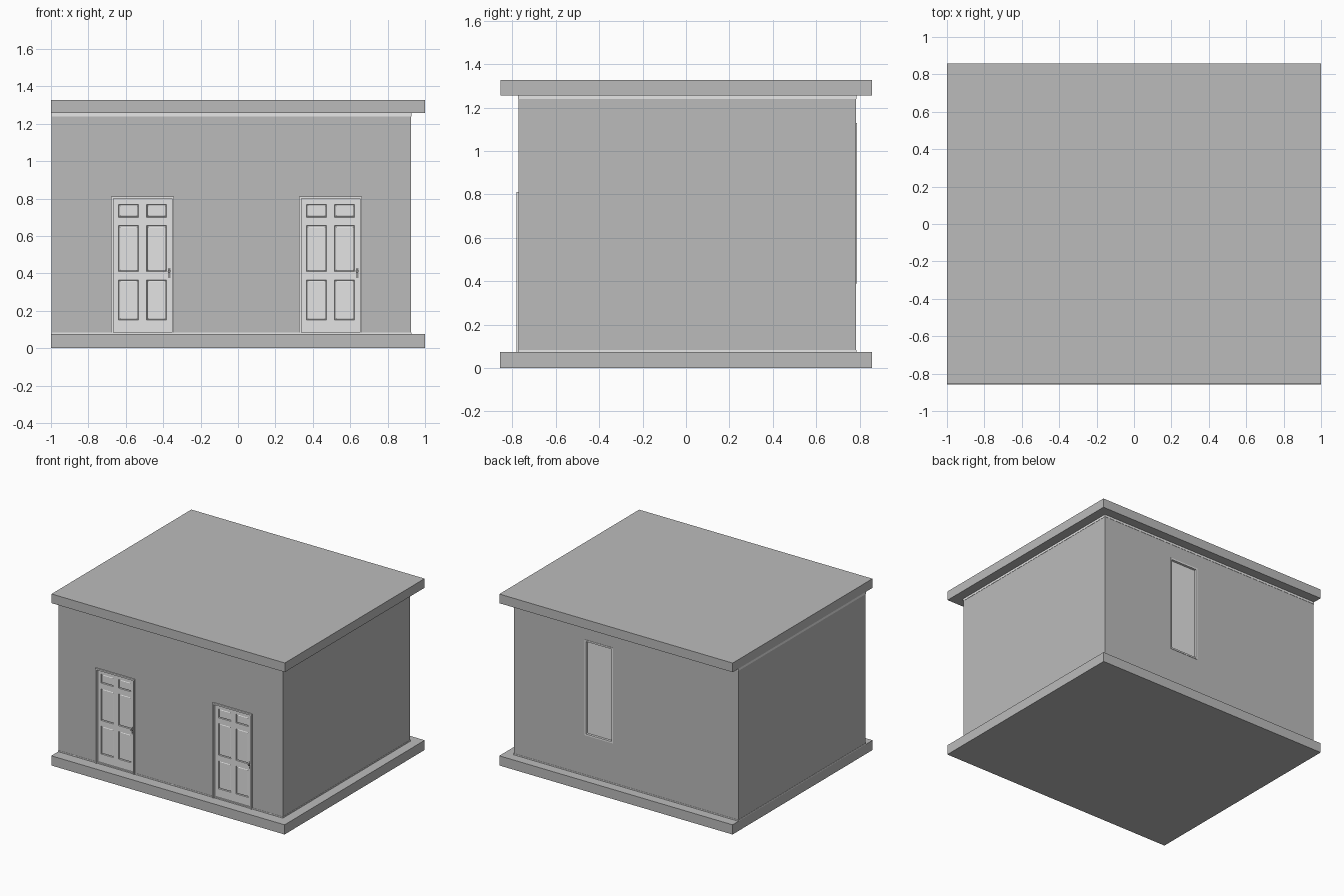
import bpy, bmesh
from mathutils import Matrix, Vector

cube = bpy.data.objects.get("Cube")
if cube:
    bpy.data.objects.remove(cube, do_unlink=True)


def material(name, v):
    m = bpy.data.materials.new(name)
    m.use_nodes = True
    col = (v, v, v, 1)
    m.diffuse_color = col
    m.node_tree.nodes["Principled BSDF"].inputs["Base Color"].default_value = col
    return m


CONCRETE = material("grey concrete", 0.5)
PAINT = material("pale door paint", 0.77)
TRIM = material("light trim", 0.87)
METAL = material("dark handle metal", 0.28)


def finish(name, bm, mat):
    mesh = bpy.data.meshes.new(name)
    bm.to_mesh(mesh)
    bm.free()
    mesh.materials.append(mat)
    ob = bpy.data.objects.new(name, mesh)
    bpy.context.collection.objects.link(ob)
    return ob


def add_box(bm, lo, hi):
    lo, hi = Vector(lo), Vector(hi)
    mat = Matrix.Translation((lo + hi) / 2) @ Matrix.Diagonal((*(hi - lo), 1))
    bmesh.ops.create_cube(bm, size=1, matrix=mat)


def boxes(name, mat, *spans):
    bm = bmesh.new()
    for lo, hi in spans:
        add_box(bm, lo, hi)
    return finish(name, bm, mat)


def cut(target, name, lo, hi):
    cutter = boxes(name, PAINT, (lo, hi))
    cutter.hide_render = True
    cutter.hide_viewport = True
    cutter.display_type = 'WIRE'
    mod = target.modifiers.new(name, 'BOOLEAN')
    mod.operation = 'DIFFERENCE'
    mod.solver = 'EXACT'
    mod.object = cutter


# Main masses
X0, X1, Y0, Y1 = -0.998, 0.925, -0.772, 0.784
BASE, EAVE = 0.075, 1.257
boxes("base_slab", CONCRETE, ((-1, -0.858, 0), (1, 0.858, BASE)))
boxes("roof_slab", CONCRETE, ((-1, -0.855, EAVE), (1, 0.857, 1.328)))
walls = boxes("walls", CONCRETE, ((X0, Y0, BASE), (X1, Y1, EAVE)))

# Thin light bands where the walls meet the slabs
P = 0.002
for name, z0, z1 in (("lower_band", BASE, 0.084), ("upper_band", 1.24, EAVE)):
    boxes(name, TRIM, ((X0 - P, Y0 - P, z0), (X1 + P, Y1 + P, z1)))

# Doors
HALF, TOP, RIM = 0.168, 0.812, 0.012
LEAF_Y = Y0 + 0.008


def door(label, cx):
    inner, head = HALF - RIM, TOP - RIM
    cut(walls, label + "_opening", (cx - inner - 0.004, -0.9, BASE - 0.01),
        (cx + inner + 0.004, Y0 + 0.03, head + 0.004))
    front, back = Y0 - 0.01, Y0 + 0.02
    boxes(label + "_frame", TRIM,
          ((cx - HALF, front, BASE), (cx - inner, back, TOP)),
          ((cx + inner, front, BASE), (cx + HALF, back, TOP)),
          ((cx - inner, front, head), (cx + inner, back, TOP)))

    # Six-panel leaf: a grid whose odd cells are sunk
    xs = [-inner, -0.128, -0.022, 0.022, 0.128, inner]
    zs = [BASE, 0.15, 0.365, 0.41, 0.655, 0.7, 0.768, head]
    bm = bmesh.new()
    grid = [[bm.verts.new((cx + x, LEAF_Y, z)) for x in xs] for z in zs]
    panels = []
    for r in range(len(zs) - 1):
        for c in range(len(xs) - 1):
            f = bm.faces.new((grid[r][c], grid[r][c + 1],
                              grid[r + 1][c + 1], grid[r + 1][c]))
            if r % 2 and c % 2:
                panels.append(f)
    bm.normal_update()
    bmesh.ops.inset_individual(bm, faces=panels, thickness=0.004, depth=-0.008)
    bmesh.ops.inset_individual(bm, faces=panels, thickness=0.008, depth=0.003)
    finish(label + "_leaf", bm, PAINT)

    # Handle plate, knob and keyhole boss
    hx = cx + 0.142
    bm = bmesh.new()
    add_box(bm, (hx - 0.006, LEAF_Y - 0.003, 0.375), (hx + 0.006, LEAF_Y, 0.43))
    for z, radius, depth in ((0.412, 0.008, 0.016), (0.388, 0.004, 0.006)):
        bmesh.ops.create_cone(
            bm, cap_ends=True, segments=16, radius1=radius, radius2=radius,
            depth=depth, matrix=Matrix.Translation((hx, LEAF_Y - depth / 2, z))
            @ Matrix.Rotation(1.5708, 4, 'X'))
    finish(label + "_handle", bm, METAL)


door("right_door", -0.51)
door("left_door", 0.495)

# Tall back window: slim frame with a sunk pane
WX0, WX1, WZ0, WZ1, W = 0.075, 0.32, 0.39, 1.13, 0.012
cut(walls, "window_opening", (WX0, Y1 - 0.03, WZ0), (WX1, 0.9, WZ1))
f0, f1 = Y1 - 0.03, Y1 + 0.003
boxes("window_frame", TRIM,
      ((WX0, f0, WZ0), (WX0 + W, f1, WZ1)),
      ((WX1 - W, f0, WZ0), (WX1, f1, WZ1)),
      ((WX0 + W, f0, WZ0), (WX1 - W, f1, WZ0 + W)),
      ((WX0 + W, f0, WZ1 - W), (WX1 - W, f1, WZ1)))
boxes("window_pane", PAINT,
      ((WX0 + W, f0, WZ0 + W), (WX1 - W, Y1 - 0.015, WZ1 - W)))
